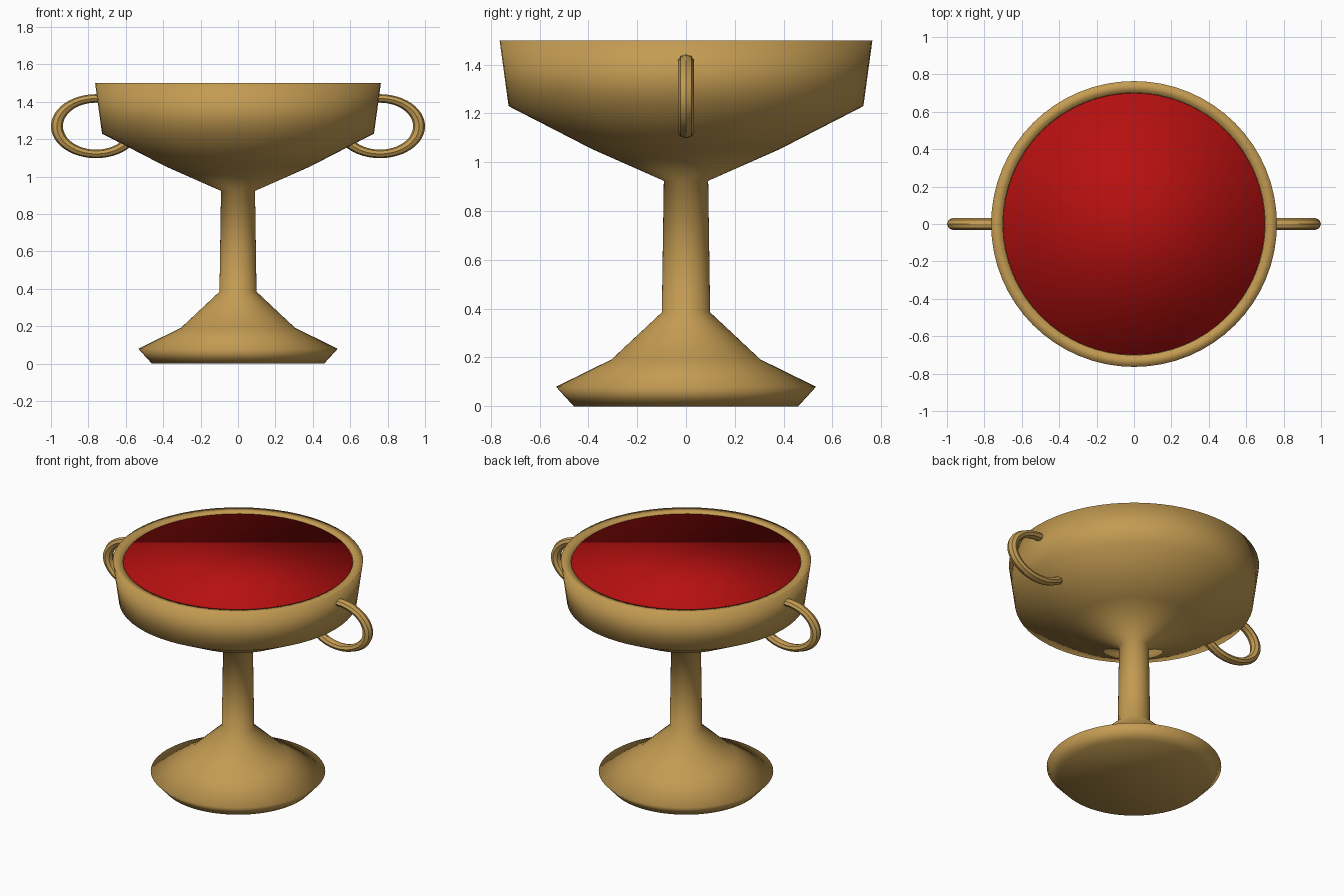
import bpy, bmesh, math

if "Cube" in bpy.data.objects:
    bpy.data.objects.remove(bpy.data.objects["Cube"])

SIDES = 64


def material(name, rgb):
    m = bpy.data.materials.new(name)
    m.diffuse_color = (*rgb, 1)
    m.use_nodes = True
    m.node_tree.nodes["Principled BSDF"].inputs["Base Color"].default_value = m.diffuse_color
    return m


gold = material("warm_gold", (0.55, 0.33, 0.085))
red = material("deep_red", (0.47, 0.005, 0.005))


def lathe(name, profile, mat):
    """Spin an (r, z) profile around z, closing both ends with flat caps."""
    bm = bmesh.new()
    rings = []
    for r, z in profile:
        rings.append([bm.verts.new((r * math.cos(2 * math.pi * i / SIDES),
                                    r * math.sin(2 * math.pi * i / SIDES), z))
                      for i in range(SIDES)])
    for a, b in zip(rings, rings[1:]):
        for i in range(SIDES):
            j = (i + 1) % SIDES
            bm.faces.new((a[i], a[j], b[j], b[i]))
    bm.faces.new(rings[0][::-1])
    bm.faces.new(rings[-1])
    bmesh.ops.recalc_face_normals(bm, faces=bm.faces)
    for f in bm.faces:
        f.smooth = True
    me = bpy.data.meshes.new(name)
    bm.to_mesh(me)
    bm.free()
    me.materials.append(mat)
    ob = bpy.data.objects.new(name, me)
    bpy.context.collection.objects.link(ob)
    return ob


# Foot, stem and hollow bowl in one turned piece
lathe("goblet", [
    (0.46, 0.0), (0.533, 0.08), (0.305, 0.192), (0.099, 0.385),
    (0.091, 0.924), (0.385, 1.054), (0.727, 1.23), (0.764, 1.5),
    (0.702, 1.495), (0.68, 1.25), (0.36, 1.1), (0.06, 1.0),
], gold)

# Drink filling the bowl almost to the rim
lathe("drink", [(0.68, 1.28), (0.70, 1.487)], red)

# Two oval ring handles sunk into the bowl wall
for side, sx in (("left", -1), ("right", 1)):
    bpy.ops.mesh.primitive_torus_add(
        major_segments=48, minor_segments=8, major_radius=0.209,
        minor_radius=0.032, location=(sx * 0.759, 0, 1.27),
        rotation=(math.pi / 2, 0, 0))
    ob = bpy.context.object
    ob.name = side + "_handle"
    ob.scale = (1, 0.71, 1)
    ob.data.materials.append(gold)
    bpy.ops.object.transform_apply(location=False, rotation=True, scale=True)
    bpy.ops.object.shade_smooth_by_angle(angle=math.radians(30))
